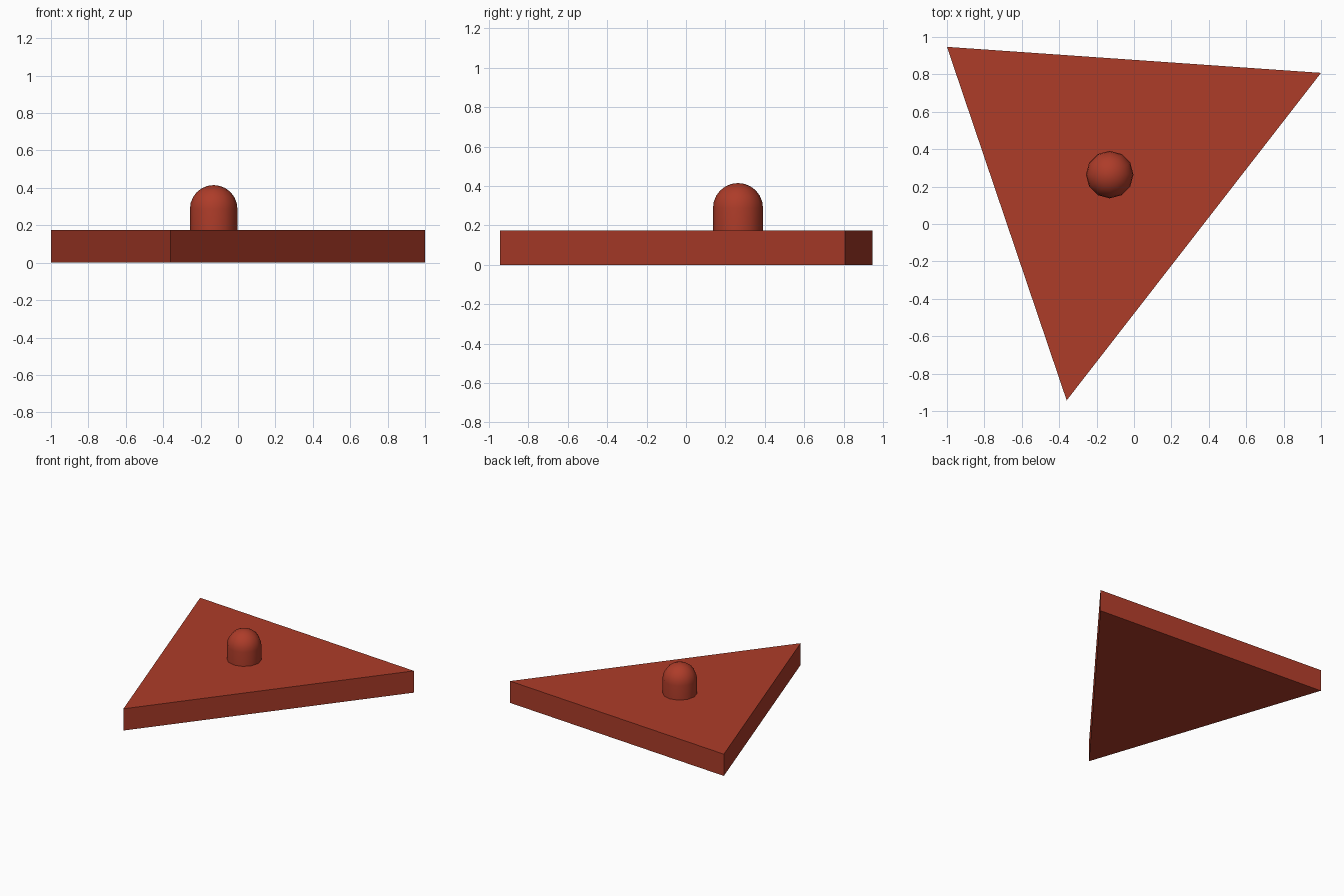
import bpy, bmesh
from math import sin, cos, pi

if "Cube" in bpy.data.objects:
    bpy.data.objects.remove(bpy.data.objects["Cube"])

THICK = 0.175
RED = bpy.data.materials.new("brick_red")
RED.diffuse_color = (0.42, 0.045, 0.022, 1)
RED.use_nodes = True
RED.node_tree.nodes["Principled BSDF"].inputs["Base Color"].default_value = RED.diffuse_color


def add_object(name, bm):
    bmesh.ops.recalc_face_normals(bm, faces=bm.faces)
    mesh = bpy.data.meshes.new(name)
    bm.to_mesh(mesh)
    bm.free()
    mesh.materials.append(RED)
    obj = bpy.data.objects.new(name, mesh)
    bpy.context.collection.objects.link(obj)
    return obj


# Triangular plate: outline extruded upwards
bm = bmesh.new()
outline = [(-1, 0.947), (-0.36, -0.943), (1, 0.808)]
base = bm.faces.new([bm.verts.new((x, y, 0)) for x, y in outline])
top = bmesh.ops.extrude_face_region(bm, geom=[base], use_keep_orig=True)
bmesh.ops.translate(bm, vec=(0, 0, THICK),
                    verts=[v for v in top["geom"] if isinstance(v, bmesh.types.BMVert)])
add_object("plate", bm)

# Domed peg: half profile spun into 12 sides
R, RINGS, SIDES = 0.127, 6, 12
SHOULDER = 0.415 - R
profile = [(0, THICK), (R, THICK)]
profile += [(R * cos(i * pi / 2 / RINGS), SHOULDER + R * sin(i * pi / 2 / RINGS))
            for i in range(RINGS)]
profile.append((0, SHOULDER + R))
bm = bmesh.new()
pts = [bm.verts.new((r, 0, z)) for r, z in profile]
edges = [bm.edges.new(pair) for pair in zip(pts, pts[1:])]
bmesh.ops.spin(bm, geom=pts + edges, cent=(0, 0, 0), axis=(0, 0, 1),
               angle=2 * pi, steps=SIDES, use_duplicate=False)
bmesh.ops.remove_doubles(bm, verts=bm.verts, dist=1e-4)
peg = add_object("domed_peg", bm)
peg.location = (-0.13, 0.264, 0)

# Smooth the peg but keep its bottom rim sharp
bpy.context.view_layer.objects.active = peg
peg.select_set(True)
bpy.ops.object.shade_smooth_by_angle(angle=pi / 4)
